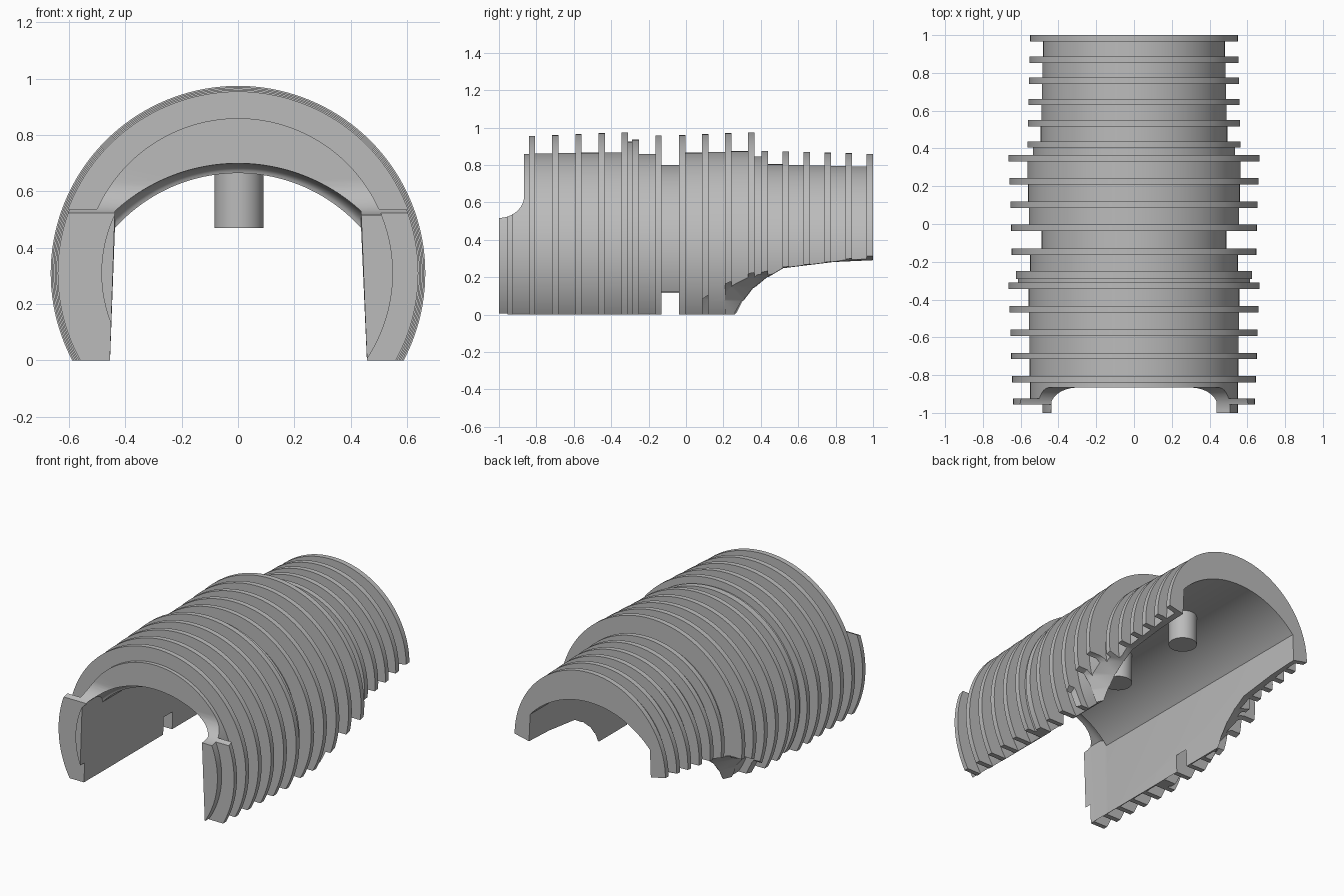
import bpy, bmesh
from math import sin, cos, pi, sqrt, asin
from mathutils import Matrix

if "Cube" in bpy.data.objects:
    bpy.data.objects.remove(bpy.data.objects["Cube"], do_unlink=True)

AXIS_Z = 0.31      # height of the axis the ribs turn around
FRONT = -0.865     # front face of the arch

grey = bpy.data.materials.new("plain grey")
grey.use_nodes = True
colour = (0.5, 0.5, 0.5, 1)
grey.diffuse_color = colour
grey.node_tree.nodes["Principled BSDF"].inputs["Base Color"].default_value = colour


def add_object(name, bm):
    bmesh.ops.recalc_face_normals(bm, faces=bm.faces[:])
    mesh = bpy.data.meshes.new(name)
    bm.to_mesh(mesh)
    bm.free()
    obj = bpy.data.objects.new(name, mesh)
    bpy.context.collection.objects.link(obj)
    return obj


def loft(name, sections):
    """Solid skinned through matching closed loops, capped at both ends."""
    bm = bmesh.new()
    loops = [[bm.verts.new(p) for p in s] for s in sections]
    n = len(loops[0])
    for a, b in zip(loops, loops[1:]):
        for i in range(n):
            j = (i + 1) % n
            bm.faces.new((a[i], a[j], b[j], b[i]))
    bm.faces.new(loops[0])
    bm.faces.new(loops[-1])
    return add_object(name, bm)


def arc(r, y, start, end, steps):
    """Points around the rib axis, angle measured from +x towards +z."""
    angles = [start + (end - start) * i / steps for i in range(steps + 1)]
    return [(r * cos(a), y, AXIS_Z + r * sin(a)) for a in angles]


def smooth(obj):
    obj.data.materials.clear()
    obj.data.materials.append(grey)
    bpy.ops.object.select_all(action='DESELECT')
    obj.select_set(True)
    bpy.context.view_layer.objects.active = obj
    bpy.ops.object.shade_smooth_by_angle(angle=0.5)


# Ribbed outer shell: each span is (end y, radius)
spans = [(-0.955, 0.55), (-0.925, 0.64), (-0.84, 0.55)]
for i in range(5):
    y = -0.84 + 0.124 * i
    spans.append((y + 0.034, 0.645 + 0.005 * i))
    if i < 4:
        spans.append((y + 0.124, 0.552 + 0.002 * i))
spans += [(-0.29, 0.615), (-0.25, 0.625), (-0.163, 0.55), (-0.131, 0.648), (-0.037, 0.49)]
for i in range(4):
    y = -0.037 + 0.123 * i
    spans.append((y + 0.034, 0.65 + 0.005 * i))
    spans.append((y + 0.123, 0.556 + 0.004 * i) if i < 3 else (0.404, 0.535))
for i in range(6):
    y = 0.404 + 0.1124 * i
    spans.append((y + 0.034, 0.565 - 0.003 * i))
    if i < 5:
        spans.append((y + 0.1124, 0.494 - 0.003 * i))

rings, y = [], -1.0
for end, r in spans:
    for station in (y, end):
        rings.append(arc(r, station, 0, 2 * pi, 144)[:-1])
    y = end
shell = loft("ribbed_shell", rings)


# Inner channel with a rounded flare behind the front face
def channel(y, flare):
    shoulder = 0.47 + 0.06 * flare
    rise = 0.195 - 0.025 * flare
    half = 0.437
    radius = (half * half + rise * rise) / (2 * rise)
    centre = shoulder + rise - radius
    sweep = asin(half / radius)
    top = []
    for i in range(49):
        a = sweep * (1 - i / 24)
        top.append((radius * sin(a), y, centre + radius * cos(a)))
    return [(0.462, y, -0.1)] + top + [(-0.458, y, -0.1)]


stations = [(-1.1, 1)]
stations += [(FRONT + 0.08 * sin(pi / 2 * i / 6), cos(pi / 2 * i / 6)) for i in range(7)]
stations += [(1.1, 0)]
# Flare falls quickly at the lip and eases into the channel
cutters = [loft("channel_cutter", [channel(y, f) for y, f in stations])]

# Flat underside
base = [(-1, -0.5), (1, -0.5), (1, 0), (-1, 0)]
cutters.append(loft("base_cutter", [[(x, y, z) for x, z in base] for y in (-1.2, 1.2)]))

# Front notch above the two legs, with a concave quarter round
notch = [(-1.2, 1.2), (-1.2, 0.517)]
for i in range(13):
    a = pi / 2 * i / 12
    notch.append((-1.0 + (FRONT + 1.0) * sin(a), 0.637 - 0.12 * cos(a)))
notch.append((FRONT, 1.2))
cutters.append(loft("notch_cutter", [[(x, y, z) for y, z in notch] for x in (-1, 1)]))

# Thinner front lip on the right leg
lip = [arc(0.485, y, pi / 2, 3 * pi / 2, 64) + arc(0.8, y, 3 * pi / 2, pi / 2, 64)
       for y in (-1.2, -0.955)]
cutters.append(loft("lip_cutter", lip))

# Swept-up rear skirt on both sides, bevelled outward
inner = [(0.29, 0), (0.32, 0.07), (0.37, 0.14), (0.44, 0.2), (0.52, 0.248), (0.78, 0.28), (1, 0.29)]
outer = [(0, 0), (0.09, 0.085), (0.2, 0.16), (0.34, 0.22), (0.52, 0.255), (0.78, 0.285), (1, 0.32)]


def skirt(x, curve):
    (y0, _), (_, z1) = curve[0], curve[-1]
    edge = [(y0, -0.1)] + curve + [(1.1, z1), (1.1, -0.1)]
    return [(x, y, z) for y, z in edge]


for side in (-1, 1):
    cutters.append(loft("skirt_cutter", [
        skirt(side * 0.3, inner), skirt(side * 0.44, inner),
        skirt(side * 0.58, outer), skirt(side * 0.8, outer)]))

# Carve the shell
for cutter in cutters:
    cutter.hide_render = True
    cut = shell.modifiers.new("cut", 'BOOLEAN')
    cut.operation = 'DIFFERENCE'
    cut.solver = 'EXACT'
    cut.object = cutter
bpy.context.view_layer.update()
graph = bpy.context.evaluated_depsgraph_get()
carved = bpy.data.meshes.new_from_object(shell.evaluated_get(graph))
shell.modifiers.clear()
shell.data = carved
for cutter in cutters:
    bpy.data.objects.remove(cutter, do_unlink=True)
smooth(shell)

# Locating pins hanging from the channel roof
for name, y in (("front_pin", -0.15), ("rear_pin", 0.47)):
    bm = bmesh.new()
    bmesh.ops.create_cone(bm, cap_ends=True, segments=48, radius1=0.087, radius2=0.087,
                          depth=0.23, matrix=Matrix.Translation((0.003, y, 0.585)))
    smooth(add_object(name, bm))
